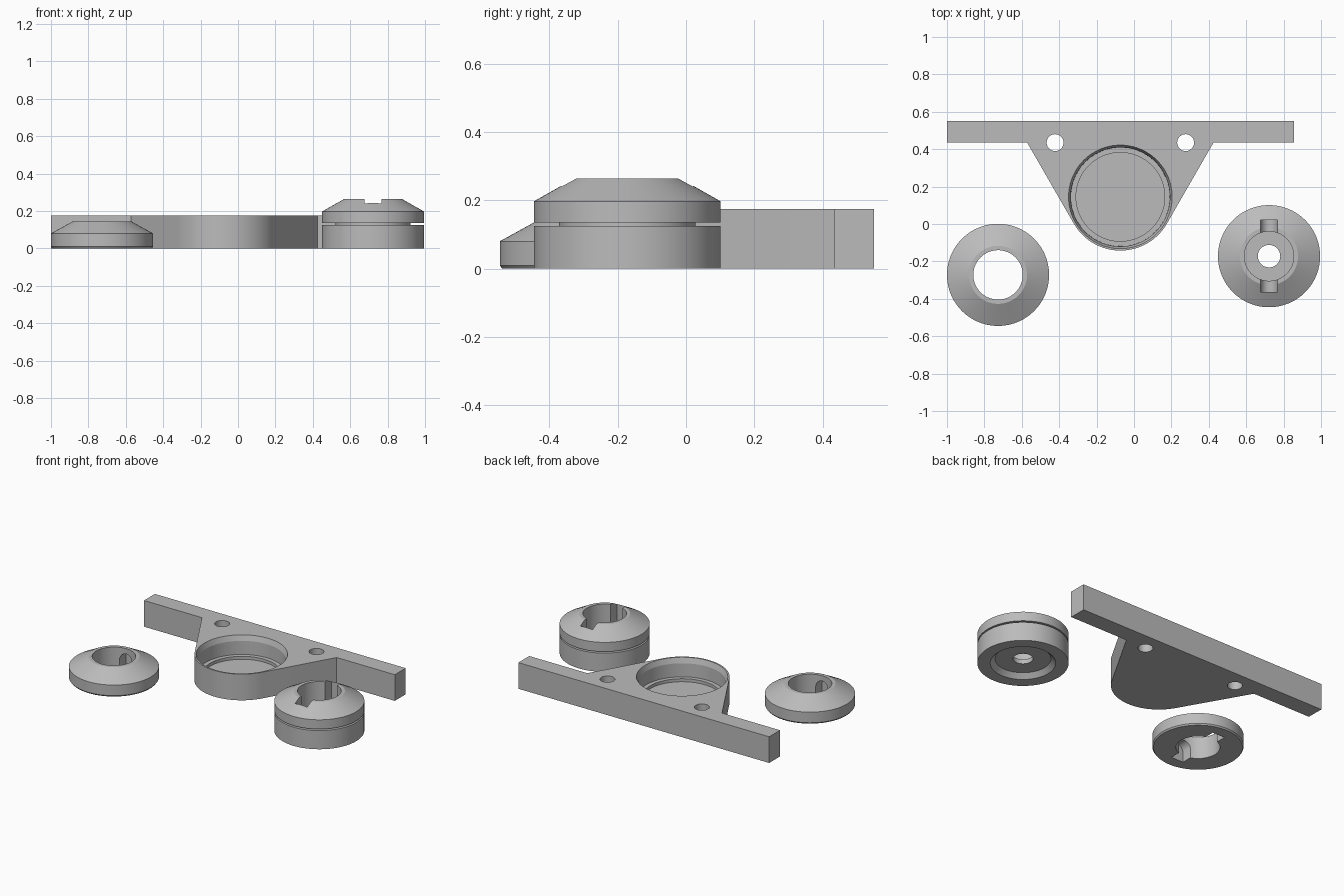
import bpy, bmesh, math

if "Cube" in bpy.data.objects:
    bpy.data.objects.remove(bpy.data.objects["Cube"])

SEG = 96
grey = bpy.data.materials.new("plain_grey")
grey.diffuse_color = (0.5, 0.5, 0.5, 1)
grey.use_nodes = True
grey.node_tree.nodes["Principled BSDF"].inputs["Base Color"].default_value = grey.diffuse_color


def finish(name, bm, loc=(0, 0, 0)):
    bmesh.ops.recalc_face_normals(bm, faces=bm.faces)
    me = bpy.data.meshes.new(name)
    bm.to_mesh(me)
    bm.free()
    me.materials.append(grey)
    ob = bpy.data.objects.new(name, me)
    ob.location = loc
    bpy.context.collection.objects.link(ob)
    return ob


def lathe(name, profile, loc):
    """Revolve a closed (r, z) profile; points on the axis collapse to one."""
    bm = bmesh.new()
    vs = [bm.verts.new((r, 0, z)) for r, z in profile]
    n = len(vs)
    es = [bm.edges.new((vs[i], vs[(i + 1) % n])) for i in range(n)
          if profile[i][0] + profile[(i + 1) % n][0] > 0]
    bmesh.ops.spin(bm, geom=vs + es, cent=(0, 0, 0), axis=(0, 0, 1),
                   angle=2 * math.pi, steps=SEG, use_duplicate=False)
    bmesh.ops.remove_doubles(bm, verts=bm.verts, dist=1e-5)
    return finish(name, bm, loc)


def prism(name, points, axis, length, loc=(0, 0, 0)):
    """Extrude an outline along y or z, starting at the outline plane."""
    bm = bmesh.new()
    if axis == 'z':
        vs = [bm.verts.new((a, b, 0)) for a, b in points]
        d = (0, 0, length)
    else:
        vs = [bm.verts.new((a, -length / 2, b)) for a, b in points]
        d = (0, length, 0)
    f = bm.faces.new(vs)
    new = bmesh.ops.extrude_face_region(bm, geom=[f])["geom"]
    bmesh.ops.translate(bm, vec=d, verts=[v for v in new if isinstance(v, bmesh.types.BMVert)])
    return finish(name, bm, loc)


def cut(ob, cutters):
    for c in cutters:
        m = ob.modifiers.new("cut", 'BOOLEAN')
        m.operation, m.solver, m.object = 'DIFFERENCE', 'EXACT', c
    bpy.context.view_layer.update()
    ob.data = bpy.data.meshes.new_from_object(
        ob.evaluated_get(bpy.context.evaluated_depsgraph_get()))
    ob.modifiers.clear()
    for c in cutters:
        bpy.data.objects.remove(c)


def keyway(z_round, z_open, loc):
    """Cross slot along y with one rounded edge and one open edge."""
    r, s = 0.045, (1 if z_open > z_round else -1)
    pts = [(r * math.cos(a), z_round - s * r * math.sin(a))
           for a in (math.pi * i / 16 for i in range(17))]
    pts += [(-r, z_open), (r, z_open)]
    return prism("keyway_cutter", pts, 'y', 0.385, loc)


# Wall bracket: bar with a rounded tongue
H, cx, cy, R = 0.175, -0.073, 0.145, 0.287
px, py = 0.498, 0.29
ang = math.atan2(py, px) - math.acos(R / math.hypot(px, py))
arc = [ang - (math.pi + 2 * ang) * i / 48 for i in range(49)]
outline = [(-1, 0.55), (0.855, 0.55), (0.855, 0.435), (cx + px, 0.435)]
outline += [(cx + R * math.cos(a), cy + R * math.sin(a)) for a in arc]
outline += [(cx - px, 0.435), (-1, 0.435)]
bracket = prism("bracket", outline, 'z', H)

# Stepped pocket and two screw holes
pocket = lathe("pocket_cutter", [(0, 0.03), (0.237, 0.03), (0.237, 0.05), (0.264, 0.05),
                                 (0.265, 0.14), (0.277, H), (0.277, 0.25), (0, 0.25)], (cx, cy, 0))
holes = [lathe("hole_cutter", [(0, -0.1), (0.045, -0.1), (0.045, 0.3), (0, 0.3)],
               (cx + s * 0.349, 0.435, 0)) for s in (-1, 1)]
cut(bracket, [pocket] + holes)

# Conical cap ring with a keyway from below
cap_at = (-0.727, -0.272, 0)
cap = lathe("cap_ring", [(0.132, 0), (0.266, 0), (0.273, 0.009), (0.273, 0.08),
                         (0.155, 0.145), (0.132, 0.145)], cap_at)
cut(cap, [keyway(0.065, -0.1, cap_at)])

# Grooved knob with blind bore, through hole and keyway from above
knob_at = (0.722, -0.172, 0)
knob = lathe("knob", [(0.06, 0.03), (0.167, 0.03), (0.196, 0), (0.273, 0), (0.273, 0.125),
                      (0.2, 0.125), (0.2, 0.135), (0.273, 0.135), (0.273, 0.197),
                      (0.155, 0.264), (0.132, 0.264), (0.132, 0.06), (0.06, 0.06)], knob_at)
cut(knob, [keyway(0.145, 0.4, knob_at)])

# Smooth round walls, keep edges crisp
for ob in (bracket, cap, knob):
    bpy.ops.object.select_all(action='DESELECT')
    ob.select_set(True)
    bpy.context.view_layer.objects.active = ob
    bpy.ops.object.shade_smooth_by_angle(angle=math.radians(15))
